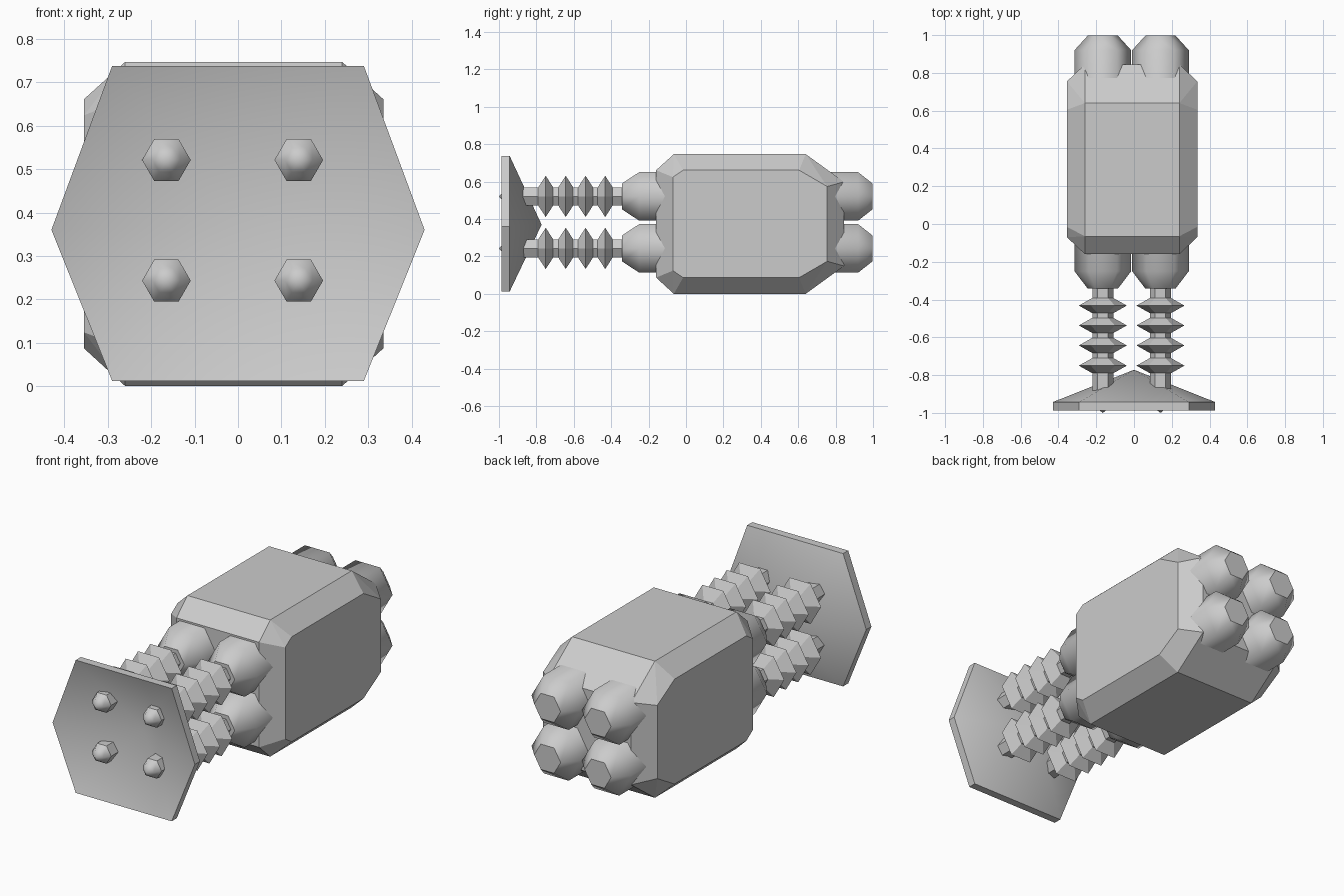
import bpy, bmesh, math

cube = bpy.data.objects.get("Cube")
if cube:
    bpy.data.objects.remove(cube, do_unlink=True)

grey = bpy.data.materials.new("plain grey")
grey.use_nodes = True
grey.diffuse_color = (0.6, 0.6, 0.6, 1)
bsdf = next(n for n in grey.node_tree.nodes if n.type == 'BSDF_PRINCIPLED')
bsdf.inputs["Base Color"].default_value = (0.6, 0.6, 0.6, 1)
bsdf.inputs["Roughness"].default_value = 0.8


def finish(name, bm, smooth=lambda face: False):
    """Turn a bmesh into an object; faces passing the rule are shaded smooth."""
    bmesh.ops.recalc_face_normals(bm, faces=bm.faces)
    for f in bm.faces:
        f.smooth = smooth(f)
    mesh = bpy.data.meshes.new(name)
    bm.to_mesh(mesh)
    bm.free()
    mesh.materials.append(grey)
    obj = bpy.data.objects.new(name, mesh)
    bpy.context.collection.objects.link(obj)
    return obj


def loft(rings):
    """Skin a list of closed point rings; one-point rings make tips."""
    bm = bmesh.new()
    loops = [[bm.verts.new(p) for p in ring] for ring in rings]
    for a, b in zip(loops, loops[1:]):
        n = max(len(a), len(b))
        for i in range(n):
            j = (i + 1) % n
            if len(a) == 1:
                bm.faces.new((a[0], b[i], b[j]))
            elif len(b) == 1:
                bm.faces.new((a[i], a[j], b[0]))
            else:
                bm.faces.new((a[i], a[j], b[j], b[i]))
    for end in (loops[0], loops[-1]):
        if len(end) > 2:
            bm.faces.new(end)
    return bm


def hex_ring(cx, cz, y, r):
    if r == 0:
        return [(cx, y, cz)]
    return [(cx + r * math.cos(k * math.pi / 3), y, cz + r * math.sin(k * math.pi / 3))
            for k in range(6)]


def hex_lathe(cx, cz, profile):
    return loft([hex_ring(cx, cz, y, r) for y, r in profile])


CX = -0.01

# Chamfered main body, as the hull of its mirrored corner points
bm = bmesh.new()
for s in (-1, 1):
    for y in (-0.065, 0.64):                        # top and bottom corners
        for z in (0, 0.747):
            bm.verts.new((CX + s * 0.25, y, z))
    for u in (-1, 1):
        mid = 0.374
        for dx, y, dz in ((0.25, -0.16, 0.287), (0.25, 0.845, 0.225),     # front, back
                          (0.345, -0.07, 0.25), (0.345, -0.015, 0.287),   # side octagon
                          (0.345, 0.605, 0.287), (0.345, 0.755, 0.2)):
            bm.verts.new((CX + s * dx, y, mid + u * dz))
bmesh.ops.convex_hull(bm, input=bm.verts[:])
bmesh.ops.dissolve_limit(bm, angle_limit=0.05, verts=bm.verts[:], edges=bm.edges[:])
finish("main_body", bm)

# Bellows rod profile: pointed tip, shaft and four ridges
rod = [(-1.0, 0), (-0.975, 0.032), (-0.94, 0.056)]
for y in (-0.75, -0.643, -0.537, -0.432):
    rod += [(y - 0.04, 0.056), (y, 0.127), (y + 0.04, 0.056)]
rod += [(-0.3, 0.056)]

tank = [(-0.342, 0.08), (-0.25, 0.15), (0.92, 0.15), (0.997, 0.08)]

# Four tanks running through the body, each with a bellows rod
for side, x in (("right", -0.165), ("left", 0.14)):
    for level, z in (("lower", 0.243), ("upper", 0.521)):
        finish(f"tank_{level}_{side}", hex_lathe(x, z, tank),
               lambda f: len(f.verts) < 6)
        finish(f"bellows_rod_{level}_{side}", hex_lathe(x, z, rod),
               lambda f: f.calc_center_median().y < -0.94)

# Dished hexagonal foot plate: cone behind, hollow in front
outline = [(0.43, 0.36), (0.29, 0.738), (-0.29, 0.738),
           (-0.43, 0.36), (-0.29, 0.012), (0.29, 0.012)]
front = [(x, -0.987, z) for x, z in outline]
back = [(x, -0.943, z) for x, z in outline]
plate = loft([[(0, -0.815, 0.37)], front, back, [(0, -0.772, 0.37)]])
finish("foot_plate", plate, lambda f: len(f.verts) == 3)
